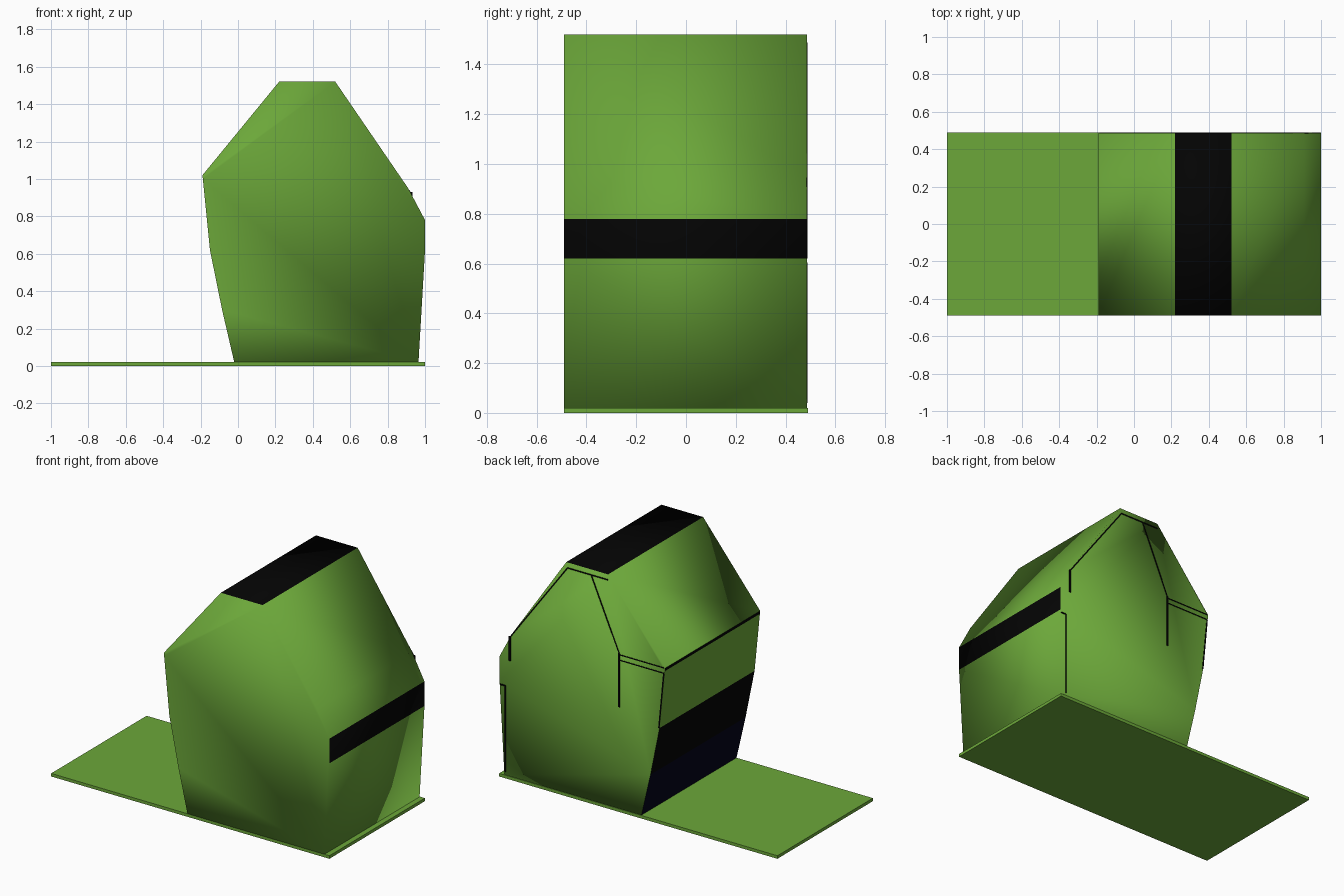
import bpy, bmesh
from mathutils import Vector

cube = bpy.data.objects.get("Cube")
if cube:
    bpy.data.objects.remove(cube, do_unlink=True)


def material(name, rgb):
    m = bpy.data.materials.new(name)
    m.use_nodes = True
    m.diffuse_color = (*rgb, 1)
    m.node_tree.nodes["Principled BSDF"].inputs["Base Color"].default_value = (*rgb, 1)
    return m


green = material("leaf green", (0.15, 0.39, 0.042))
black = material("black", (0.001, 0.001, 0.001))
navy = material("dark navy", (0.001, 0.0007, 0.01))

FRONT, BACK = -0.49, 0.486


def make_object(name, bm, mats):
    bmesh.ops.recalc_face_normals(bm, faces=bm.faces)
    mesh = bpy.data.meshes.new(name)
    bm.to_mesh(mesh)
    bm.free()
    for m in mats:
        mesh.materials.append(m)
    obj = bpy.data.objects.new(name, mesh)
    bpy.context.collection.objects.link(obj)


def add_prism(bm, outline, y0, y1):
    """Extrude an x-z outline from y0 to y1."""
    face = bm.faces.new([bm.verts.new((x, y0, z)) for x, z in outline])
    ext = bmesh.ops.extrude_face_region(bm, geom=[face], use_keep_orig=True)
    moved = [g for g in ext["geom"] if isinstance(g, bmesh.types.BMVert)]
    bmesh.ops.translate(bm, verts=moved, vec=(0, y1 - y0, 0))


# Ground slab
bm = bmesh.new()
add_prism(bm, [(-1, 0), (1, 0), (1, 0.02), (-1, 0.02)], FRONT, 0.49)
make_object("ground_slab", bm, [green])

# House body with a faceted gambrel outline
outline = [(-0.02, 0.02), (-0.085, 0.3), (-0.15, 0.62), (-0.188, 1.0), (-0.19, 1.02),
           (0.22, 1.52), (0.52, 1.52), (0.91, 0.95), (1.0, 0.78),
           (1.0, 0.62), (0.965, 0.02)]
bm = bmesh.new()
add_prism(bm, outline, FRONT, BACK)
bmesh.ops.recalc_face_normals(bm, faces=bm.faces)
for f in bm.faces:
    c, n = f.calc_center_median(), f.normal
    f.smooth = True
    if abs(n.y) > 0.5:
        continue
    if n.z > 0.9:                            # flat roof strip
        f.material_index = 1
    elif n.x > 0.99 and 0.62 < c.z < 0.78:   # window band
        f.material_index = 1
    elif n.x < -0.9:                         # right wall bands and eave line
        f.smooth = False
        if c.z < 0.3:
            f.material_index = 2
        elif c.z < 0.62 or c.z > 1.0:
            f.material_index = 1
make_object("house_body", bm, [green, black, navy])

# Thin dark seams on the back wall: half width and path
seams = [
    (0.003, [(0.22, 1.485), (0.51, 1.485), (0.92, 0.93)]),
    (0.007, [(0.925, 0.93), (0.925, 0.77)]),
    (0.003, [(0.34, 1.485), (0.14, 1.03)]),
    (0.006, [(0.14, 1.03), (0.14, 0.68)]),
    (0.003, [(-0.182, 1.02), (0.14, 1.02)]),
    (0.003, [(-0.182, 0.985), (0.14, 0.985)]),
    (0.004, [(-0.181, 0.98), (-0.146, 0.62)]),
    (0.004, [(0.995, 0.6), (0.957, 0.6), (0.957, 0.04)]),
]
bm = bmesh.new()
for half, path in seams:
    for a, b in zip(path, path[1:]):
        a, b = Vector(a), Vector(b)
        d = (b - a).normalized() * half
        side = Vector((-d.y, d.x))
        add_prism(bm, [a - side, b - side, b + side, a + side], BACK - 0.002, 0.489)
make_object("back_wall_seams", bm, [black])
